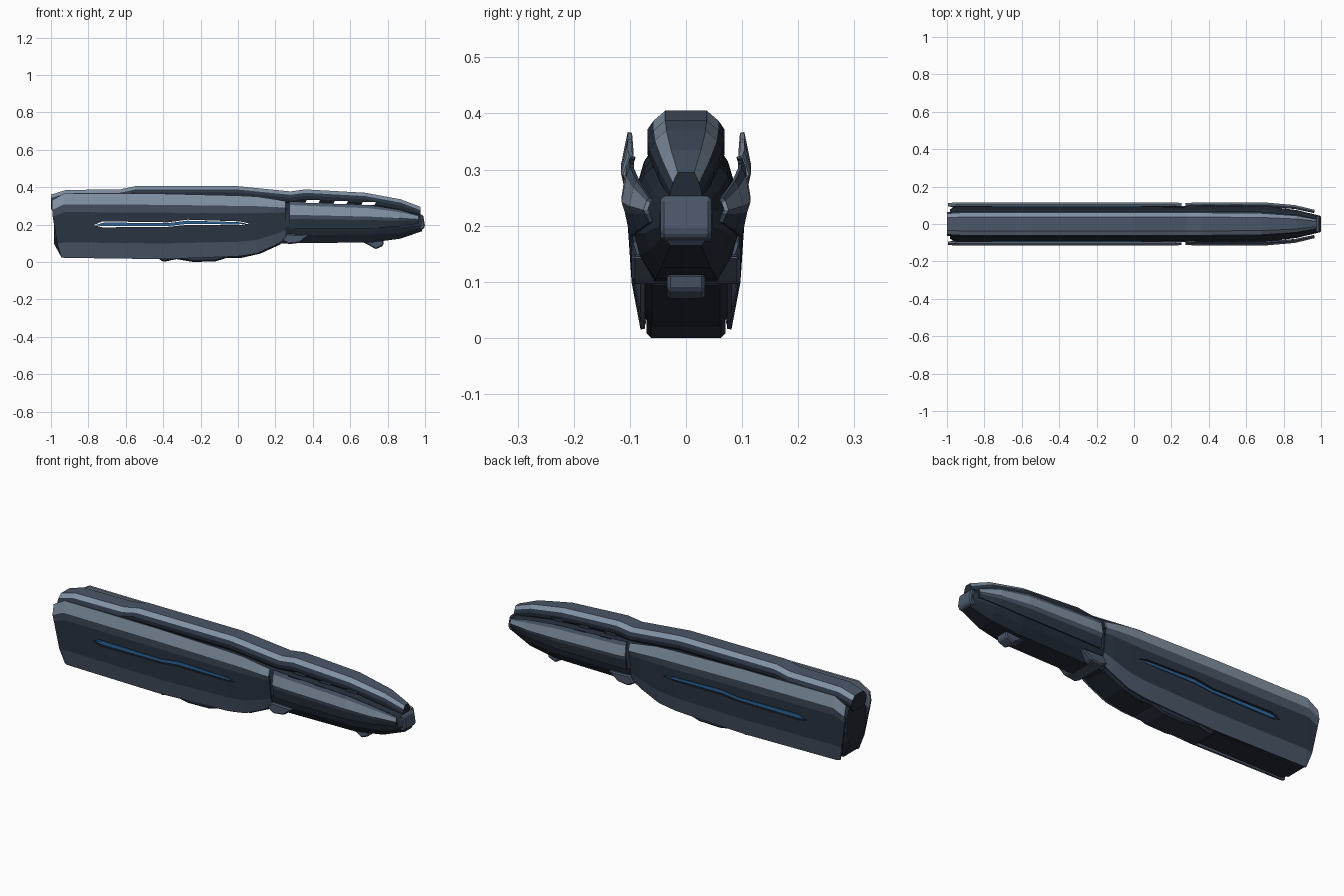
import bpy, bmesh

cube = bpy.data.objects.get("Cube")
if cube:
    bpy.data.objects.remove(cube)


def material(name, r, g, b):
    m = bpy.data.materials.new(name)
    m.use_nodes = True
    m.diffuse_color = (r, g, b, 1)
    m.node_tree.nodes["Principled BSDF"].inputs["Base Color"].default_value = (r, g, b, 1)
    return m


DARK = material("dark navy", .016, .024, .038)
NAVY = material("panel navy", .024, .036, .056)
SLATE = material("slate", .07, .095, .14)
STEEL = material("light steel", .22, .28, .36)
BLUE = material("glow blue", .025, .13, .32)
MATS = [DARK, NAVY, SLATE, STEEL, BLUE]


def finish(name, bm):
    bmesh.ops.recalc_face_normals(bm, faces=bm.faces)
    mesh = bpy.data.meshes.new(name)
    bm.to_mesh(mesh)
    bm.free()
    for m in MATS:
        mesh.materials.append(m)
    ob = bpy.data.objects.new(name, mesh)
    bpy.context.collection.objects.link(ob)
    return ob


def loft(name, rings, colours, closed=True):
    """Skin rings of points; colours gives a material for each strip."""
    bm = bmesh.new()
    rows = [[bm.verts.new(p) for p in ring] for ring in rings]
    n = len(rows[0])
    for a, b in zip(rows, rows[1:]):
        for i in range(n if closed else n - 1):
            j = (i + 1) % n
            f = bm.faces.new((a[i], a[j], b[j], b[i]))
            f.material_index = MATS.index(colours[i])
    if closed:
        for ring in (rows[0], rows[-1]):
            bm.faces.new(ring)
    return finish(name, bm)


def mirrored(half):
    """Complete a ring from its +y half, listed top to bottom."""
    return half + [(x, -y, z) for x, y, z in reversed(half)]


def strips(half):
    """Strip colours for a mirrored ring: side, bottom, side, top."""
    top, *sides, bottom = half
    return sides + [bottom] + sides[::-1] + [top]


def prism(name, outline, width, mat, bevel=0, taper=1):
    """Extrude an x-z outline across y, both ways from the centre."""
    pts = [[(x, y, z) for x, z in outline] for y in (-width, width)]
    ob = loft(name, pts, [mat] * len(outline))
    for p in ob.data.polygons:
        p.material_index = MATS.index(mat)
    if bevel:
        mod = ob.modifiers.new("soft edge", 'BEVEL')
        mod.width = bevel
        mod.segments = 1
        apply(ob, mod)
    return ob


def apply(ob, mod):
    bpy.context.view_layer.objects.active = ob
    bpy.ops.object.modifier_apply(modifier=mod.name)


def cut(ob, cutter):
    mod = ob.modifiers.new("opening", 'BOOLEAN')
    mod.operation = 'DIFFERENCE'
    mod.solver = 'EXACT'
    mod.object = cutter
    apply(ob, mod)


# Central hull: x, bottom, top, width factor
HULL = [(-.985, .10, .31, .85), (-.95, .035, .345, 1), (0, .035, .345, 1),
        (.1, .05, .34, 1), (.22, .10, .325, .98), (.3, .10, .325, 1),
        (.72, .105, .31, 1), (.87, .125, .28, .8), (.985, .165, .25, .5)]
rings = []
for x, lo, hi, w in HULL:
    section = [(.055, 1), (.075, .9), (.093, .7), (.093, .4), (.082, .2), (.055, 0)]
    rings.append(mirrored([(x, y * w, lo + f * (hi - lo)) for y, f in section]))
hull = loft("central_hull", rings, strips([DARK, DARK, DARK, NAVY, DARK, DARK, DARK]))

# Top rail: x, top height, width factor
RAIL = [(-1, .36, .92), (-.92, .385, 1), (-.63, .388, 1), (-.55, .405, 1), (0, .405, 1),
        (.28, .377, 1), (.36, .388, 1), (.68, .37, .95), (.87, .335, .72), (.975, .295, .4)]
rings = []
for x, top, w in RAIL:
    section = [(.037, 0), (.058, .018), (.069, .034), (.069, .05), (.05, .08)]
    rings.append(mirrored([(x, y * w, top - d) for y, d in section]))
rail = loft("top_rail", rings, strips([SLATE, STEEL, NAVY, DARK, DARK, DARK]))


def side_shell(name, stations, section, colours, slant):
    """Thin armour plate; the end edges lean in towards the bottom."""
    shells = []
    for side in (1, -1):
        rings = []
        for k, (x, lo, hi, w) in enumerate(stations):
            lean = slant if k == 0 else 0
            rings.append([(x + lean * (1 - f) ** 2, side * y * w, lo + f * (hi - lo))
                          for y, f in section])
        bm_ob = loft(("left_" if side < 0 else "right_") + name, rings, colours, False)
        bm_ob.name = ("left_" if side > 0 else "right_") + name
        # Point the plate outward before thickening it inward
        bm = bmesh.new()
        bm.from_mesh(bm_ob.data)
        if sum(f.normal.y * f.calc_area() for f in bm.faces) * side < 0:
            bmesh.ops.reverse_faces(bm, faces=bm.faces)
        bm.to_mesh(bm_ob.data)
        bm.free()
        mod = bm_ob.modifiers.new("thickness", 'SOLIDIFY')
        mod.thickness = .008
        mod.offset = -1
        apply(bm_ob, mod)
        shells.append(bm_ob)
    return shells


rear_shells = side_shell(
    "rear_shell",
    [(-.995, .025, .33, .97), (-.93, .022, .367, 1), (-.4, .015, .365, 1), (0, .03, .355, 1),
     (.1, .045, .35, 1), (.2, .09, .335, 1), (.255, .12, .325, .97)],
    [(.081, 0), (.097, .24), (.108, .71), (.116, .83), (.104, 1)],
    [SLATE, NAVY, SLATE, STEEL], .05)
front_shells = side_shell(
    "front_shell",
    [(.275, .18, .325, .97), (.33, .18, .322, 1), (.7, .18, .305, 1),
     (.86, .19, .28, .88), (.965, .205, .25, .66)],
    [(.1, 0), (.109, .35), (.115, .5), (.107, .86), (.1, 1)],
    [NAVY, SLATE, STEEL, SLATE], 0)

# Long side slot and the glowing strip hung inside it: x, centre, half height
SLOT = [(-.77, .197, .001), (-.725, .201, .016), (-.375, .2, .012), (-.27, .212, .014),
        (.01, .207, .01), (.056, .206, .001)]


def slot_outline(shrink, height):
    pts = [((x + .36) * shrink - .36, c, h * height) for x, c, h in SLOT]
    return [(x, c + h) for x, c, h in pts] + [(x, c - h) for x, c, h in reversed(pts)]


slot = prism("slot_cutter", slot_outline(1, 1), .2, DARK)
for ob in [hull] + rear_shells:
    cut(ob, slot)
prism("glow_strip", slot_outline(.975, .62), .1, BLUE)

# Three vents under the front of the rail
vents = []
for i in range(3):
    x, z = .36 + .15 * i, .316 - .005 * i
    vent = prism("vent_cutter", [(x, z), (x + .07, z - .002), (x + .078, z + .014), (x + .008, z + .016)],
                 .2, DARK)
    for ob in [hull, rail] + front_shells:
        cut(ob, vent)
    vents.append(vent)
for helper in vents + [slot]:
    bpy.data.objects.remove(helper)

# Nose plate, and the parts under the hull
prism("nose_plate", [(.97, .17), (.99, .175), (1, .19), (.99, .25), (.97, .255)], .045, SLATE, .006)
prism("belly_block", [(-.47, .05), (-.4, 0), (-.33, .015), (-.24, 0), (-.12, .003), (-.05, .025),
                      (0, .022), (.06, .05)], .07, NAVY, .008)
prism("lower_keel", [(-.95, .05), (-.93, .022), (.02, .022), (.12, .045), (.24, .1), (.2, .13), (-.9, .13)],
      .075, DARK, .014)
prism("grip_wedge", [(.235, .115), (.27, .095), (.33, .102), (.385, .145), (.26, .15)], .097, SLATE, .006)
prism("front_fin", [(.65, .115), (.7, .09), (.735, .068), (.775, .085), (.78, .115)], .034, SLATE, .006)
